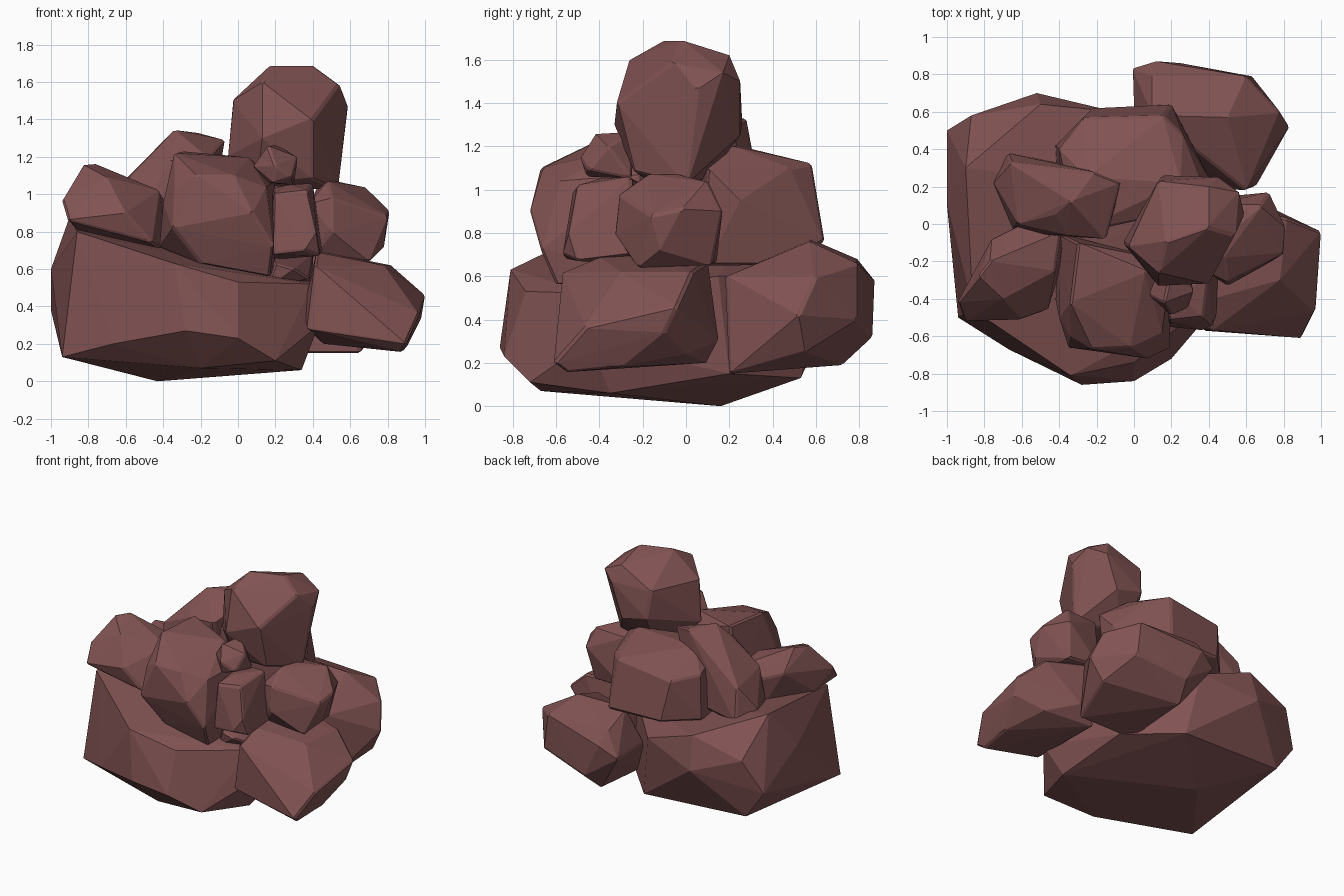
import bpy, bmesh

stone = bpy.data.materials.new("reddish_stone")
stone.diffuse_color = (0.22, 0.085, 0.085, 1)


def rock(name, *corners, chip=0.012):
    """Faceted boulder: convex hull around a few corners, edges lightly chipped."""
    bm = bmesh.new()
    for c in corners:
        bm.verts.new(c)
    hull = bmesh.ops.convex_hull(bm, input=bm.verts[:])
    loose = {v for v in hull["geom_interior"] + hull["geom_unused"]
             if isinstance(v, bmesh.types.BMVert)}
    bmesh.ops.delete(bm, geom=list(loose), context="VERTS")
    bmesh.ops.recalc_face_normals(bm, faces=bm.faces[:])
    mesh = bpy.data.meshes.new(name)
    bm.to_mesh(mesh)
    bm.free()
    mesh.materials.append(stone)
    ob = bpy.data.objects.new(name, mesh)
    bpy.context.collection.objects.link(ob)
    if chip:
        mod = ob.modifiers.new("chipped_edges", "BEVEL")
        mod.width, mod.segments = chip, 1
        mod.limit_method, mod.angle_limit = "ANGLE", 0.8
    return ob


# Broad ground boulder
rock("base_boulder",
     (-0.43, 0.16, 0), (-0.94, -0.5, 0.13), (0.34, -0.35, 0.06), (-0.2, -0.67, 0.07),
     (-0.28, -0.86, 0.27), (0, -0.84, 0.23), (-0.67, -0.67, 0.2), (0.2, -0.72, 0.11),
     (0.43, -0.45, 0.3), (0.4, -0.42, 0.52), (0.3, 0.15, 0.6), (0.3, 0.2, 0.15),
     (-0.86, -0.46, 0.8), (-0.34, -0.81, 0.63), (0, -0.74, 0.53),
     (-1, 0.5, 0.38), (-1, 0.1, 0.6), (-0.9, 0.3, 0.88), (-0.87, 0.58, 0.62),
     (-0.52, 0.7, 0.5), (-0.5, 0.64, 0.74), (-0.1, 0.6, 0.6), (-0.02, 0.53, 0.13),
     (-0.85, 0.5, 0.17), chip=0)

# Low boulders leaning on the right side
rock("front_right_boulder",
     (0.37, -0.57, 0.28), (0.35, -0.4, 0.4), (0.41, -0.57, 0.62), (0.42, -0.4, 0.69),
     (0.42, -0.15, 0.7), (0.78, -0.3, 0.62), (0.82, 0.03, 0.62), (0.5, 0.1, 0.67),
     (1.0, -0.04, 0.46), (0.98, -0.1, 0.34), (0.97, -0.47, 0.36), (0.9, -0.61, 0.2),
     (0.88, -0.55, 0.155), (0.9, -0.3, 0.18), (0.6, 0.15, 0.3), (0.45, 0.1, 0.2),
     (0.8, 0.0, 0.24))
rock("back_right_boulder",
     (-0.01, 0.83, 0.5), (0.12, 0.87, 0.58), (0.63, 0.79, 0.4), (0.6, 0.79, 0.66),
     (0.1, 0.79, 0.68), (0.25, 0.86, 0.32), (0.2, 0.72, 0.19), (0.78, 0.6, 0.6),
     (0.83, 0.52, 0.42), (0.6, 0.18, 0.6), (0.65, 0.2, 0.15), (0.2, 0.2, 0.15),
     (0.1, 0.58, 0.77), (0.5, 0.57, 0.76), (0.74, 0.55, 0.25), (0, 0.5, 0.5))

# Middle tier
rock("centre_boulder",
     (-0.42, -0.4, 0.72), (-0.4, -0.5, 0.95), (-0.34, -0.42, 1.22), (-0.3, -0.1, 1.23),
     (0.06, -0.25, 1.2), (-0.02, -0.66, 1.1), (-0.22, -0.67, 1.1), (0.15, -0.58, 1.04),
     (0.08, -0.72, 0.9), (0.19, -0.67, 0.72), (-0.35, -0.66, 0.82), (0.17, -0.6, 0.56),
     (-0.2, -0.6, 0.63), (0.2, -0.2, 0.6), (0.2, -0.2, 1.07), (-0.4, -0.05, 0.7),
     (-0.34, -0.6, 1.03))
rock("back_boulder",
     (-0.42, 0.42, 0.75), (-0.4, 0.4, 1.08), (-0.27, 0.57, 1.06), (0.16, 0.58, 1.12),
     (0.2, 0.64, 0.76), (0.26, 0.48, 1.1), (-0.22, 0.62, 0.76), (0.4, 0.25, 0.95),
     (0.35, 0.1, 0.65), (0.4, 0.1, 1.1), (0.25, 0.22, 1.2), (-0.25, 0.25, 1.2),
     (-0.3, -0.05, 1.15), (-0.4, 0, 0.65), (0.3, 0.45, 0.65))
rock("left_slab",
     (-0.75, 0.22, 0.85), (-0.73, 0.2, 0.74), (-0.68, 0.38, 0.78), (-0.66, 0.33, 1.02),
     (-0.62, 0.0, 1.05), (-0.65, -0.05, 0.7), (-0.42, 0.05, 1.25), (-0.34, 0.12, 1.345),
     (-0.22, 0.28, 1.33), (-0.07, 0.22, 1.29), (-0.1, 0.1, 1.19), (-0.15, -0.08, 1.2),
     (-0.36, -0.06, 1.18), (-0.3, 0.31, 0.8), (-0.15, 0.0, 0.8))
rock("left_boulder",
     (-0.945, -0.42, 0.97), (-0.91, -0.52, 0.86), (-0.83, -0.28, 1.16), (-0.77, -0.2, 1.165),
     (-0.7, -0.4, 1.09), (-0.76, -0.08, 1.0), (-0.62, -0.01, 0.95), (-0.39, -0.04, 0.97),
     (-0.42, -0.25, 1.02), (-0.6, -0.51, 0.9), (-0.46, -0.46, 0.74), (-0.38, -0.2, 0.68),
     (-0.86, -0.3, 0.8), (-0.6, -0.05, 0.7))
rock("right_boulder",
     (0.4, -0.25, 0.68), (0.38, -0.25, 0.95), (0.48, -0.18, 1.07), (0.52, -0.04, 1.07),
     (0.5, -0.33, 0.8), (0.5, -0.31, 0.98), (0.68, 0.1, 1.04), (0.72, 0.17, 0.9),
     (0.81, -0.02, 0.91), (0.8, -0.16, 0.88), (0.78, -0.12, 0.72), (0.7, -0.22, 0.64),
     (0.68, 0.12, 0.65), (0.42, 0.14, 0.66), (0.42, 0.1, 1.03))
rock("front_block",
     (0.18, -0.55, 0.68), (0.19, -0.52, 1.0), (0.26, -0.4, 1.05), (0.37, -0.5, 1.02),
     (0.42, -0.54, 0.8), (0.36, -0.57, 0.7), (0.44, -0.5, 0.67), (0.45, -0.25, 0.7),
     (0.4, -0.25, 1.06), (0.18, -0.2, 1.03), (0.18, -0.2, 0.65))

# Top tier
rock("top_boulder",
     (-0.06, -0.1, 1.2), (-0.03, -0.12, 1.5), (0.17, -0.1, 1.69), (0.13, -0.26, 1.6),
     (0.4, -0.02, 1.69), (0.54, -0.06, 1.59), (0.4, -0.32, 1.4), (0.13, -0.33, 1.3),
     (0.4, -0.24, 1.08), (0.59, 0.05, 1.46), (0.56, 0.17, 1.54), (0.45, 0.25, 1.5),
     (0.4, 0.2, 1.62), (0.13, 0.23, 1.5), (0.15, 0.26, 1.3), (0.36, 0.25, 1.25),
     (0.54, 0.0, 1.02), (0.1, -0.2, 1.05), (0.2, 0.1, 1.05))

# Small wedged stones
rock("small_upper_stone",
     (0.08, -0.38, 1.15), (0.16, -0.42, 1.26), (0.2, -0.25, 1.27), (0.32, -0.36, 1.2),
     (0.29, -0.45, 1.09), (0.2, -0.49, 1.15), (0.19, -0.46, 1.06), (0.3, -0.25, 1.05),
     (0.1, -0.25, 1.06), chip=0.01)
rock("small_lower_stone",
     (0.15, -0.46, 0.5), (0.2, -0.48, 0.63), (0.3, -0.48, 0.6), (0.38, -0.4, 0.55),
     (0.4, -0.05, 0.68), (0.36, 0.1, 0.66), (0.15, -0.2, 0.68), (0.4, 0.1, 0.45),
     chip=0.01)
